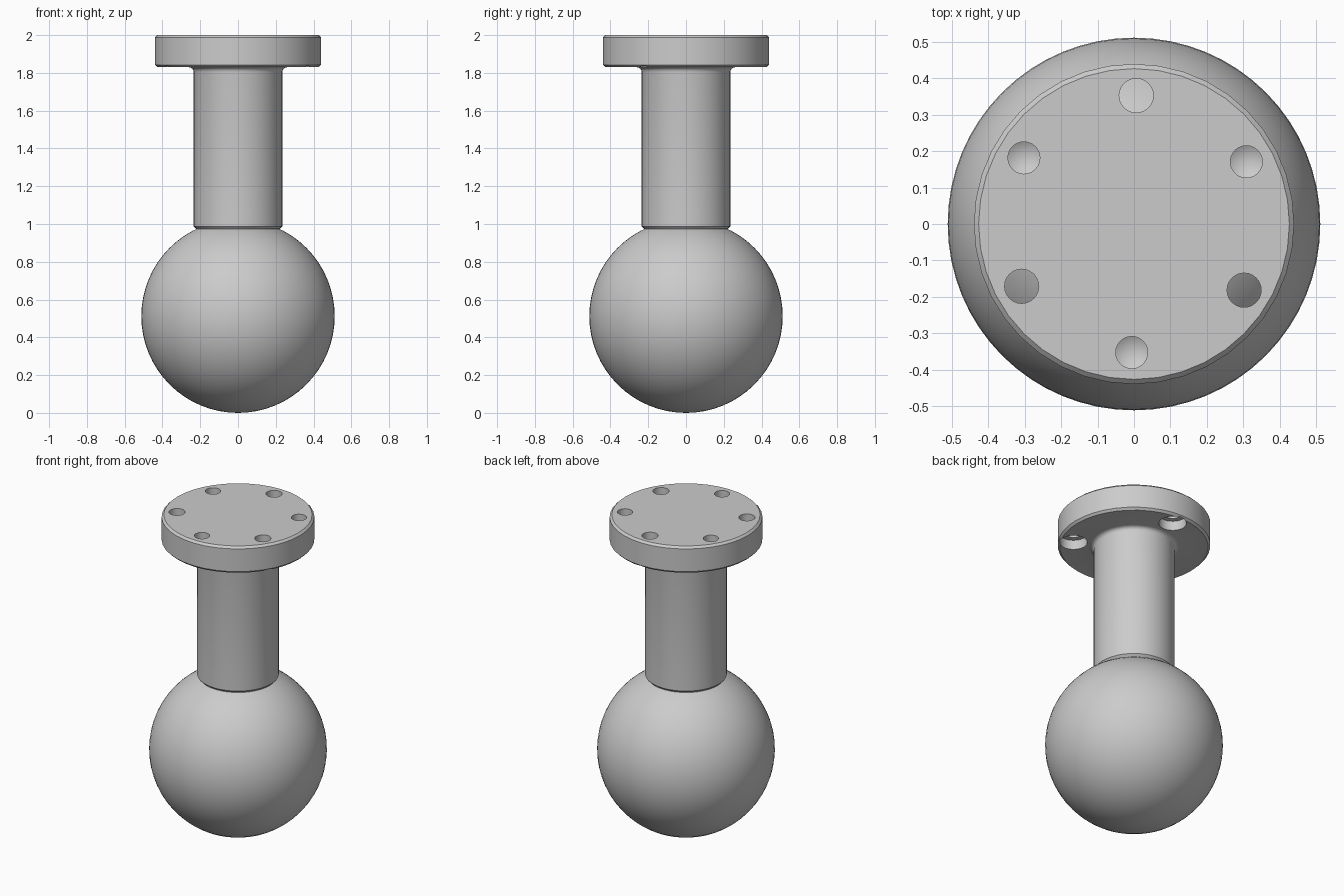
import bpy, bmesh
from math import sin, cos, pi, radians

cube = bpy.data.objects.get("Cube")
if cube:
    bpy.data.objects.remove(cube, do_unlink=True)

grey = bpy.data.materials.new("light_grey")
grey.use_nodes = True
colour = (0.6, 0.6, 0.6, 1)
grey.diffuse_color = colour
grey.node_tree.nodes["Principled BSDF"].inputs["Base Color"].default_value = colour


def add_object(name, bm):
    bmesh.ops.recalc_face_normals(bm, faces=bm.faces)
    mesh = bpy.data.meshes.new(name)
    bm.to_mesh(mesh)
    bm.free()
    mesh.materials.append(grey)
    obj = bpy.data.objects.new(name, mesh)
    bpy.context.collection.objects.link(obj)
    return obj


def lathe(name, profile, sides, x=0, y=0):
    """Revolve (radius, height) points around a vertical axis; radius 0 is a tip."""
    bm = bmesh.new()
    rings = []
    for r, z in profile:
        count = sides if r else 1
        rings.append([bm.verts.new((x + r * cos(2 * pi * i / sides),
                                    y + r * sin(2 * pi * i / sides), z))
                      for i in range(count)])
    for a, b in zip(rings, rings[1:]):
        for i in range(sides):
            j = (i + 1) % sides
            if len(a) == 1:
                bm.faces.new((a[0], b[i], b[j]))
            elif len(b) == 1:
                bm.faces.new((a[i], a[j], b[0]))
            else:
                bm.faces.new((a[i], a[j], b[j], b[i]))
    for ring in (rings[0], rings[-1]):
        if len(ring) > 1:
            bm.faces.new(ring)
    return add_object(name, bm)


def make_active(obj):
    bpy.ops.object.select_all(action="DESELECT")
    obj.select_set(True)
    bpy.context.view_layer.objects.active = obj


# Neck and flange in one turned piece
neck_r, flange_r, under, top = 0.235, 0.44, 1.83, 2.0
bevel, fillet = 0.013, 0.025
profile = [(neck_r - bevel, 0.95), (neck_r - bevel, 0.975), (neck_r, 0.988)]
for k in range(5):
    t = k / 4 * pi / 2
    profile.append((neck_r + fillet * (1 - cos(t)), under - fillet * (1 - sin(t))))
profile += [(flange_r - bevel, under), (flange_r, under + bevel),
            (flange_r, top - bevel), (flange_r - bevel, top)]
flange = lathe("neck_and_flange", profile, 40)

# Six holes: counterbored through holes alternate with drilled blind holes
through = [(0.08, 1.7), (0.08, 1.89), (0.047, 1.89), (0.047, 2.1)]
blind = [(0, 1.865), (0.044, 1.89), (0.044, 2.1)]
for k in range(6):
    angle = radians(29 + 60 * k)
    cutter = lathe("hole_cutter", through if k % 2 else blind, 24,
                   0.353 * cos(angle), 0.353 * sin(angle))
    cutter.hide_render = True
    mod = flange.modifiers.new("hole", "BOOLEAN")
    mod.operation = "DIFFERENCE"
    mod.solver = "EXACT"
    mod.object = cutter
    make_active(flange)
    bpy.ops.object.modifier_apply(modifier=mod.name)
    bpy.data.objects.remove(cutter, do_unlink=True)

# Ball
bm = bmesh.new()
bmesh.ops.create_uvsphere(bm, u_segments=64, v_segments=32, radius=0.512)
bmesh.ops.translate(bm, verts=bm.verts, vec=(0, 0, 0.512))
ball = add_object("ball", bm)

for obj in (flange, ball):
    make_active(obj)
    bpy.ops.object.shade_smooth_by_angle(angle=radians(30))
